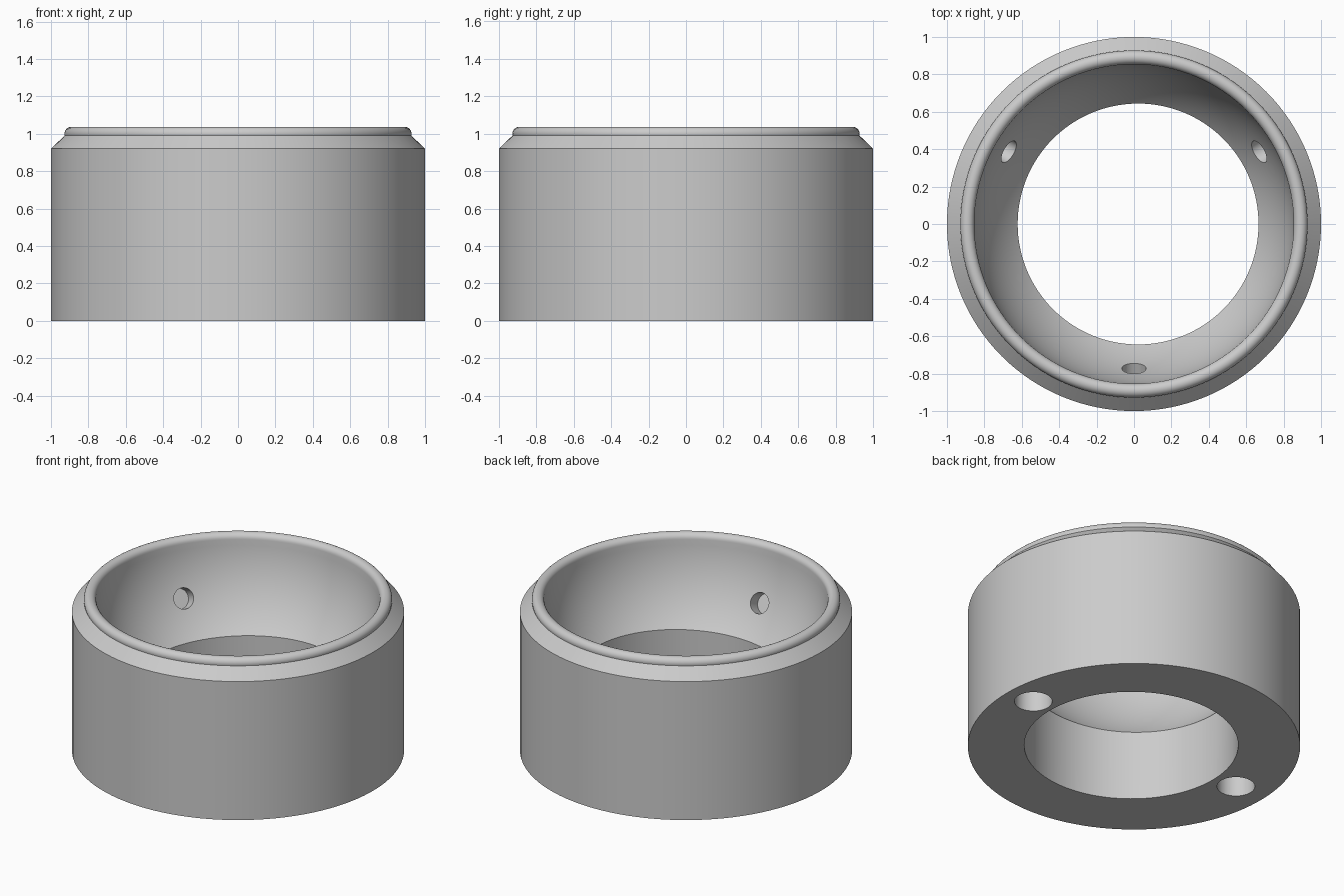
import bpy
import bmesh
from math import sin, cos, pi, radians
from mathutils import Vector

cube = bpy.data.objects.get("Cube")
if cube:
    bpy.data.objects.remove(cube)

BALL_R = 0.855
BALL_Z = 1.04

grey = bpy.data.materials.new("plain_grey")
grey.use_nodes = True
colour = (0.6, 0.6, 0.6, 1)
grey.diffuse_color = colour
grey.node_tree.nodes["Principled BSDF"].inputs["Base Color"].default_value = colour


def revolve(name, profile, steps):
    """Spin an (r, z) profile around the z axis into a closed solid."""
    bm = bmesh.new()
    verts = [bm.verts.new((r, 0, z)) for r, z in profile]
    edges = [bm.edges.new(pair) for pair in zip(verts, verts[1:])]
    bmesh.ops.spin(bm, geom=verts + edges, cent=(0, 0, 0), axis=(0, 0, 1),
                   angle=2 * pi, steps=steps, use_merge=True)
    bmesh.ops.remove_doubles(bm, verts=bm.verts, dist=1e-5)
    bmesh.ops.recalc_face_normals(bm, faces=bm.faces)
    mesh = bpy.data.meshes.new(name)
    bm.to_mesh(mesh)
    bm.free()
    mesh.materials.append(grey)
    obj = bpy.data.objects.new(name, mesh)
    bpy.context.collection.objects.link(obj)
    return obj


def drill(target, name, centre, axis, radius, depth, sides):
    """Cut a round hole of the given length centred on a point."""
    bpy.ops.mesh.primitive_cylinder_add(vertices=sides, radius=radius, depth=depth,
                                        location=centre)
    cutter = bpy.context.object
    cutter.name = name
    cutter.hide_render = True
    cutter.rotation_euler = Vector(axis).to_track_quat("Z", "Y").to_euler()
    cutter.data.materials.append(grey)
    mod = target.modifiers.new(name, "BOOLEAN")
    mod.operation = "DIFFERENCE"
    mod.solver = "EXACT"
    mod.object = cutter
    bpy.context.view_layer.objects.active = target
    bpy.ops.object.modifier_apply(modifier=mod.name)
    bpy.data.objects.remove(cutter)


# Outer wall with chamfer, rounded lip, spherical socket
profile = [(0, 0), (1, 0), (1, 0.92)]
for i in range(15):
    a = radians(-15 + 195 * i / 14)
    profile.append((0.891 + 0.037 * cos(a), 1.0 + 0.037 * sin(a)))
for i in range(1, 41):
    a = radians(3 + 87 * i / 40)
    profile.append((BALL_R * cos(a), BALL_Z - BALL_R * sin(a)))
profile[-1] = (0, BALL_Z - BALL_R)
holder = revolve("socket_ring", profile, 128)

# Slightly off-centre opening through the floor
drill(holder, "floor_opening", (0.022, 0, 0.3), (0, 0, 1), 0.644, 1.0, 128)

# Three shallow bearing pockets facing the socket centre
for angle in (30, 150, 270):
    a, dip = radians(angle), radians(25)
    out = Vector((cos(a) * cos(dip), sin(a) * cos(dip), -sin(dip)))
    centre = Vector((0, 0, BALL_Z)) + out * (BALL_R - 0.02)
    drill(holder, "bearing_pocket", centre, out, 0.065, 0.2, 32)

# Two blind holes in the underside
for x in (-0.78, 0.812):
    drill(holder, "underside_hole", (x, 0.025, 0), (0, 0, 1), 0.114, 0.7, 48)

bpy.ops.object.select_all(action="DESELECT")
holder.select_set(True)
bpy.context.view_layer.objects.active = holder
bpy.ops.object.shade_smooth_by_angle(angle=radians(25))
